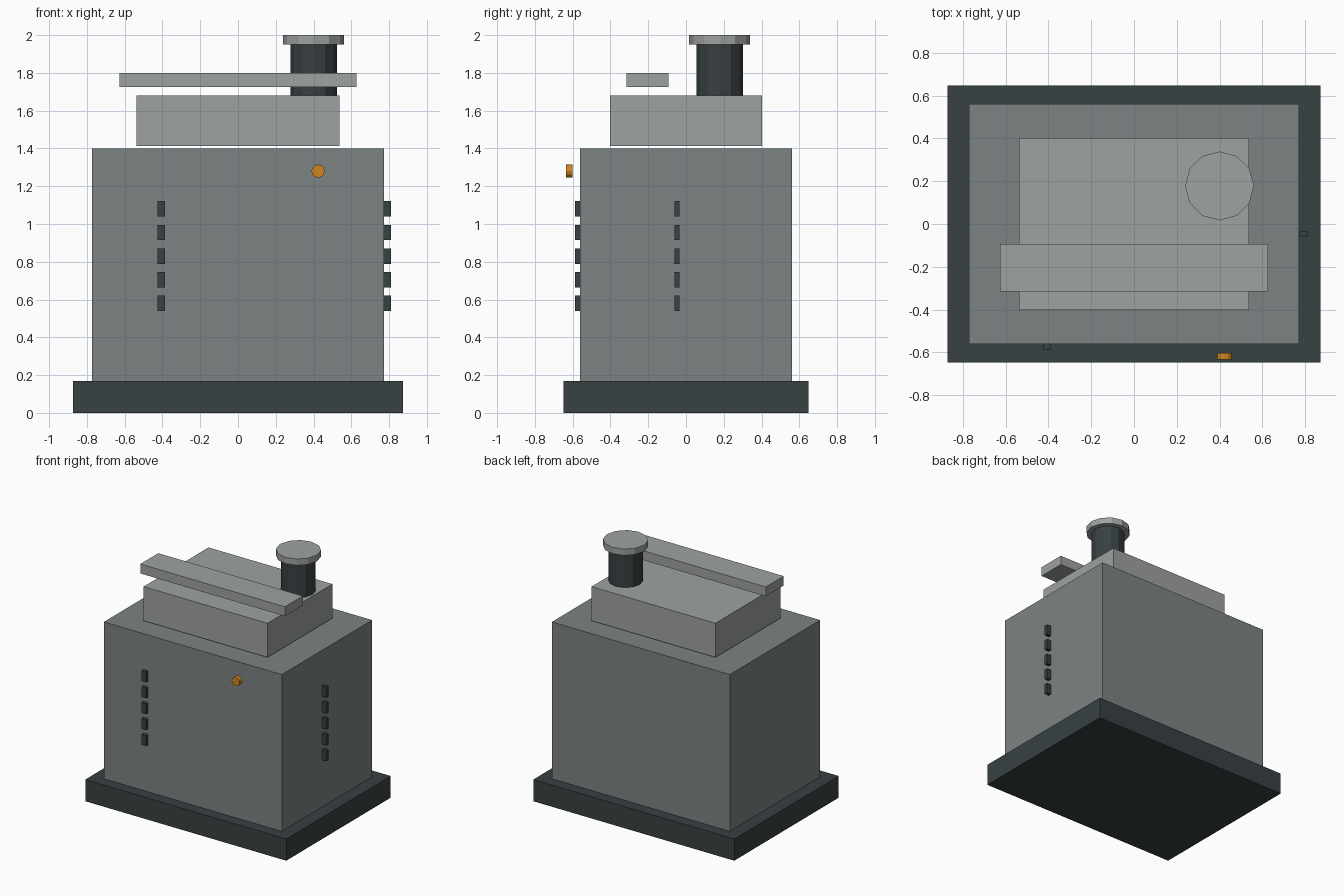
import bpy
import bmesh
from mathutils import Matrix
from math import radians

if "Cube" in bpy.data.objects:
    bpy.data.objects.remove(bpy.data.objects["Cube"])


def material(name, rgb):
    m = bpy.data.materials.new(name)
    m.diffuse_color = (*rgb, 1)
    m.use_nodes = True
    m.node_tree.nodes["Principled BSDF"].inputs["Base Color"].default_value = m.diffuse_color
    return m


DARK = material("dark_metal", (0.04, 0.052, 0.055))
BODY = material("grey_metal", (0.2, 0.225, 0.228))
LIGHT = material("light_metal", (0.34, 0.36, 0.355))
AMBER = material("amber", (0.62, 0.24, 0.015))


def finish(name, bm, loc, mat):
    me = bpy.data.meshes.new(name)
    bm.to_mesh(me)
    bm.free()
    me.materials.append(mat)
    ob = bpy.data.objects.new(name, me)
    ob.location = loc
    bpy.context.collection.objects.link(ob)
    return ob


def box(name, loc, size, mat):
    bm = bmesh.new()
    bmesh.ops.create_cube(bm, size=1, matrix=Matrix.Diagonal((*size, 1)))
    return finish(name, bm, loc, mat)


def cylinder(name, loc, radius, depth, mat, tilt=0, sides=12):
    bm = bmesh.new()
    bmesh.ops.create_cone(bm, cap_ends=True, segments=sides, radius1=radius,
                          radius2=radius, depth=depth,
                          matrix=Matrix.Rotation(radians(tilt), 4, 'X'))
    return finish(name, bm, loc, mat)


# Plinth, cabinet and raised housing (a thin gap sits under the housing)
box("plinth", (0, 0, 0.085), (1.745, 1.295, 0.17), DARK)
box("cabinet", (0, 0, 0.785), (1.545, 1.12, 1.23), BODY)
box("top_housing", (0, 0, 1.546), (1.075, 0.805, 0.268), LIGHT)

# Floating bar over the housing
box("top_bar", (0, -0.204, 1.763), (1.255, 0.222, 0.074), LIGHT)

# Exhaust stack with cap
cylinder("exhaust_stack", (0.4, 0.178, 1.815), 0.123, 0.27, DARK)
cylinder("exhaust_cap", (0.4, 0.178, 1.975), 0.161, 0.05, LIGHT)

# Indicator lamp in front of the cabinet
cylinder("indicator_lamp", (0.424, -0.618, 1.28), 0.035, 0.032, AMBER, tilt=90)

# Vent slats on the front and right sides
for i in range(5):
    z = 0.58 + 0.125 * i
    box(f"front_vent_{i + 1}", (-0.406, -0.574, z), (0.038, 0.026, 0.082), DARK)
    box(f"side_vent_{i + 1}", (0.792, -0.047, z), (0.038, 0.026, 0.082), DARK)
